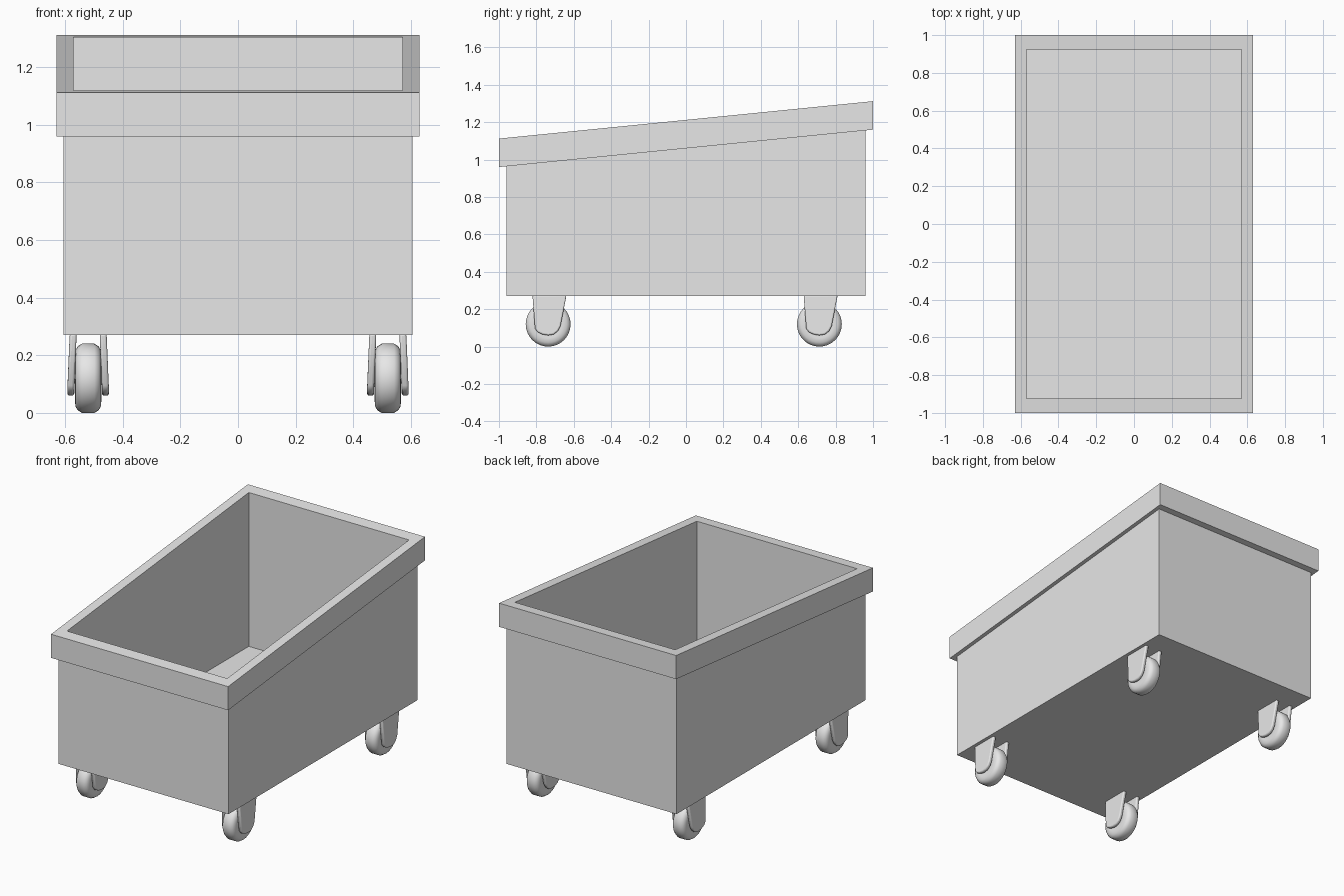
import bpy, bmesh, math

if "Cube" in bpy.data.objects:
    bpy.data.objects.remove(bpy.data.objects["Cube"], do_unlink=True)

grey = bpy.data.materials.new("light_grey")
grey.use_nodes = True
grey.diffuse_color = (0.8, 0.8, 0.8, 1)
grey.node_tree.nodes["Principled BSDF"].inputs["Base Color"].default_value = (0.8, 0.8, 0.8, 1)


def loft(loops, cap):
    """Mesh skinned through closed loops of points, optionally capped."""
    bm = bmesh.new()
    rings = [[bm.verts.new(p) for p in loop] for loop in loops]
    n = len(rings[0])
    for a, b in zip(rings, rings[1:]):
        for i in range(n):
            j = (i + 1) % n
            bm.faces.new((a[i], a[j], b[j], b[i]))
    if cap:
        bm.faces.new(rings[0][::-1])
        bm.faces.new(rings[-1])
    bmesh.ops.recalc_face_normals(bm, faces=bm.faces)
    mesh = bpy.data.meshes.new("part")
    bm.to_mesh(mesh)
    bm.free()
    mesh.materials.append(grey)
    return mesh


def add(name, mesh, location=(0, 0, 0), smooth=False):
    obj = bpy.data.objects.new(name, mesh)
    obj.location = location
    bpy.context.collection.objects.link(obj)
    if smooth:
        bpy.ops.object.select_all(action="DESELECT")
        obj.select_set(True)
        bpy.context.view_layer.objects.active = obj
        bpy.ops.object.shade_smooth_by_angle(angle=math.radians(40))
    return obj


# Tub: outer walls, overhanging sloped rim, inner walls and floor
def rectangle(hx, hy, z, slope):
    return [(x, y, z + slope * y)
            for x, y in ((-hx, -hy), (hx, -hy), (hx, hy), (-hx, hy))]


SLOPE = 0.1
add("tub", loft([
    rectangle(0.605, 0.96, 0.27, 0),
    rectangle(0.605, 0.96, 1.06, SLOPE),
    rectangle(0.63, 1.0, 1.06, SLOPE),
    rectangle(0.63, 1.0, 1.212, SLOPE),
    rectangle(0.57, 0.924, 1.212, SLOPE),
    rectangle(0.57, 0.924, 0.315, 0),
], cap=True))


# Caster parts, centred on the wheel axle
def turned(profile, sides):
    """Solid of revolution about x from (x, radius) pairs."""
    return loft([[(x, r * math.sin(math.tau * i / sides), r * math.cos(math.tau * i / sides))
                  for i in range(sides)] for x, r in profile], cap=True)


AXLE_Z = 0.12
half = [(0.04, 0.045), (0.046, 0.075), (0.044, 0.098), (0.036, 0.111), (0.022, 0.12)]
wheel_mesh = turned([(-x, r) for x, r in half] + half[::-1], 32)
axle_mesh = turned([(-0.06, 0.018), (0.06, 0.018)], 16)

# Fork plate: tapered outline with a rounded foot, leaning in at the top
outline = [(-0.084, 0.155), (-0.07, -0.025), (-0.056, -0.043), (-0.03, -0.055),
           (0, -0.06), (0.03, -0.055), (0.052, -0.037), (0.066, -0.01), (0.098, 0.155)]


def plate(side):
    return loft([[(side * (x - (0.008 if z > 0.1 else 0)), y, z) for y, z in outline]
                 for x in (0.048, 0.072)], cap=True)


plates = {"left": plate(1), "right": plate(-1)}

for end, y in (("front", -0.737), ("rear", 0.713)):
    for side, x in (("left", 0.52), ("right", -0.52)):
        place = (x, y, AXLE_Z)
        tag = f"{end}_{side}"
        add(f"{tag}_wheel", wheel_mesh, place, smooth=True)
        add(f"{tag}_axle", axle_mesh, place, smooth=True)
        for face, mesh in plates.items():
            fork = add(f"{tag}_fork_{face}_plate", mesh, place, smooth=True)
            bevel = fork.modifiers.new("rounded_edges", "BEVEL")
            bevel.width = 0.008
            bevel.segments = 3
            bevel.limit_method = "ANGLE"
            bevel.angle_limit = math.radians(50)
